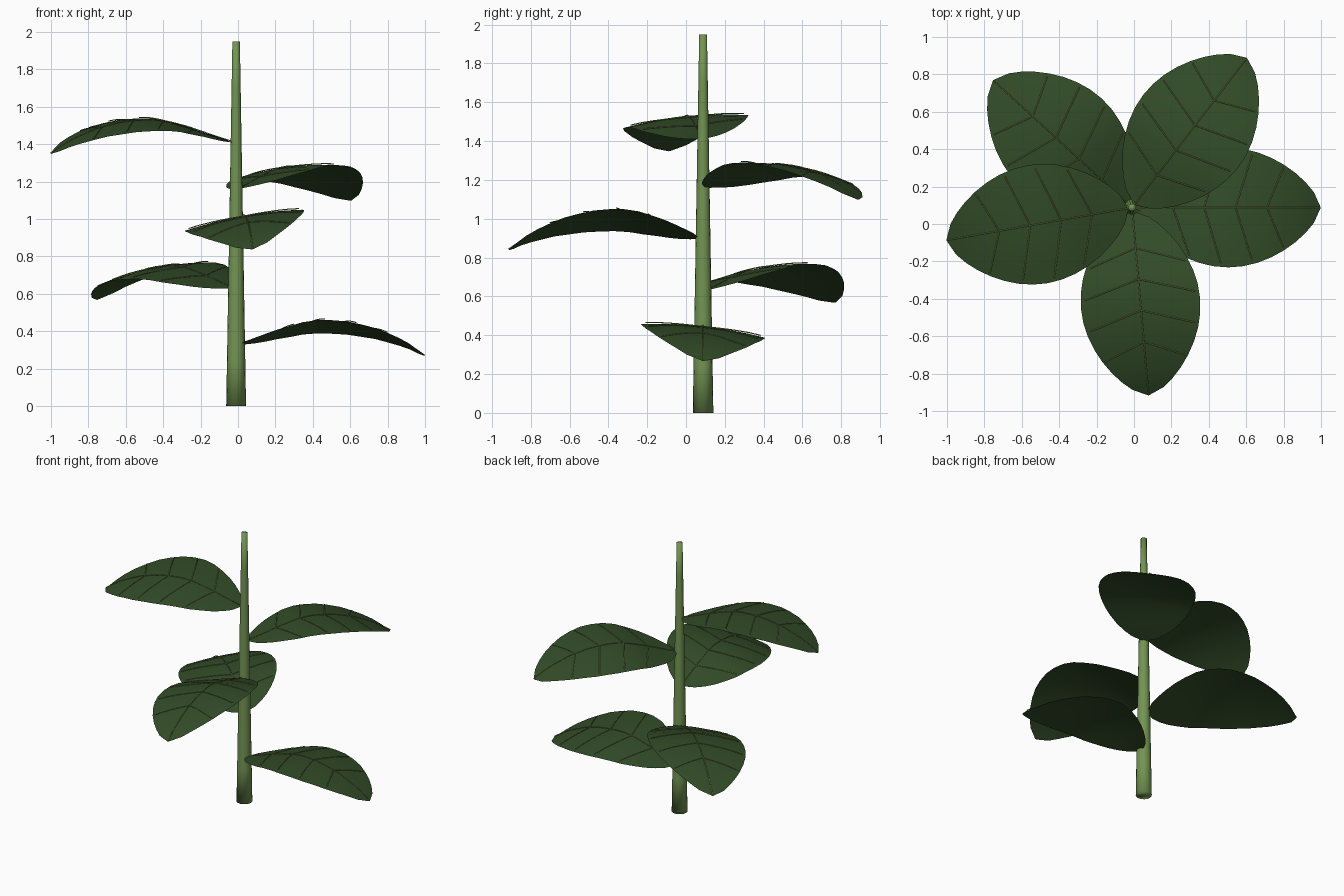
import bpy, bmesh, math
from mathutils import Vector

if "Cube" in bpy.data.objects:
    bpy.data.objects.remove(bpy.data.objects["Cube"])

CX, CY = -0.01, 0.088        # stem axis
ROWS, COLS = 16, 8           # leaf grid


def material(name, rgb):
    m = bpy.data.materials.new(name)
    m.diffuse_color = (*rgb, 1)
    m.use_nodes = True
    m.node_tree.nodes["Principled BSDF"].inputs["Base Color"].default_value = m.diffuse_color
    return m


STEM = material("stem green", (0.171, 0.296, 0.087))
LEAF = material("dark leaf green", (0.032, 0.072, 0.021))
VEIN = material("vein olive", (0.20, 0.26, 0.08))


def finish(bm, name, mat):
    bmesh.ops.recalc_face_normals(bm, faces=bm.faces) if mat is STEM else None
    for f in bm.faces:
        f.smooth = True
    me = bpy.data.meshes.new(name)
    bm.to_mesh(me)
    bm.free()
    me.materials.append(mat)
    ob = bpy.data.objects.new(name, me)
    bpy.context.collection.objects.link(ob)
    return ob


# tapered stem, rings lofted upward
bm = bmesh.new()
SIDES, RINGS, H = 16, 9, 1.95
rings = []
for i in range(RINGS):
    k = i / (RINGS - 1)
    r = 0.053 - 0.033 * k
    rings.append([bm.verts.new((CX + r * math.cos(a), CY + r * math.sin(a), H * k))
                  for a in (2 * math.pi * j / SIDES for j in range(SIDES))])
for lo, hi in zip(rings, rings[1:]):
    for j in range(SIDES):
        n = (j + 1) % SIDES
        bm.faces.new((lo[j], lo[n], hi[n], hi[j]))
bm.faces.new(rings[0][::-1])
bm.faces.new(rings[-1])
finish(bm, "stem", STEM)

# midrib height above the leaf base, by distance along the leaf
ARCH = [(0, 0), (0.1, 0.03), (0.2, 0.065), (0.35, 0.108), (0.45, 0.12), (0.6, 0.108),
        (0.75, 0.07), (0.9, 0.005), (1, -0.062)]


def arch(t):
    for (a, za), (b, zb) in zip(ARCH, ARCH[1:]):
        if t <= b:
            return za + (zb - za) * (t - a) / (b - a)
    return ARCH[-1][1]


def half_width(t):
    return 0.32 * max(math.sin(math.pi * t), 0) ** 0.62


def leaf_point(heading, z0, roll, t, v, lift=0.0):
    """Point at length fraction t and sideways offset v (right positive)."""
    d = Vector((math.cos(heading), math.sin(heading), 0))
    side = Vector((d.y, -d.x, 0))
    z = z0 + arch(t) + roll * v - 0.24 * v * v + lift
    return Vector((CX, CY, z)) + d * (0.02 + 0.987 * t) + side * v


def make_leaf(i, z0, roll):
    heading = math.radians(137.5 * i)

    def pt(t, v, lift=0.0):
        return leaf_point(heading, z0, roll, t, v, lift)

    # blade
    bm = bmesh.new()
    grid = []
    for r in range(ROWS + 1):
        t = 0.5 - 0.5 * math.cos(math.pi * r / ROWS)
        t = 0.5 * t + 0.5 * r / ROWS
        w = max(half_width(t), 0.004)
        grid.append([bm.verts.new(pt(t, w * (2 * c / COLS - 1))) for c in range(COLS + 1)])
    for a, b in zip(grid, grid[1:]):
        for c in range(COLS):
            bm.faces.new((a[c], a[c + 1], b[c + 1], b[c]))
    bm.normal_update()
    if sum(f.normal.z for f in bm.faces) < 0:
        bmesh.ops.reverse_faces(bm, faces=bm.faces)
    finish(bm, f"leaf_{i + 1}", LEAF)

    # midrib and side veins
    cu = bpy.data.curves.new(f"leaf_veins_{i + 1}", 'CURVE')
    cu.dimensions = '3D'
    cu.bevel_depth = 0.0028
    cu.bevel_resolution = 0
    paths = [[pt(k / 16, 0, 0.005) for k in range(17)]]
    for t0 in (0.2, 0.37, 0.54, 0.71):
        for s in (-1, 1):
            end = 0.93 * half_width(t0 + 0.09)
            paths.append([pt(t0 + 0.09 * k / 5, s * end * k / 5, 0.004) for k in range(6)])
    for p in paths:
        sp = cu.splines.new('POLY')
        sp.points.add(len(p) - 1)
        for q, co in zip(sp.points, p):
            q.co = (*co, 1)
    cu.materials.append(VEIN)
    bpy.context.collection.objects.link(bpy.data.objects.new(cu.name, cu))


# five leaves spiralling up by the golden angle
for i, (z0, roll) in enumerate([(0.33, 0.11), (0.63, 0.14), (0.9, -0.18),
                                (1.16, 0.11), (1.41, 0.10)]):
    make_leaf(i, z0, roll)
